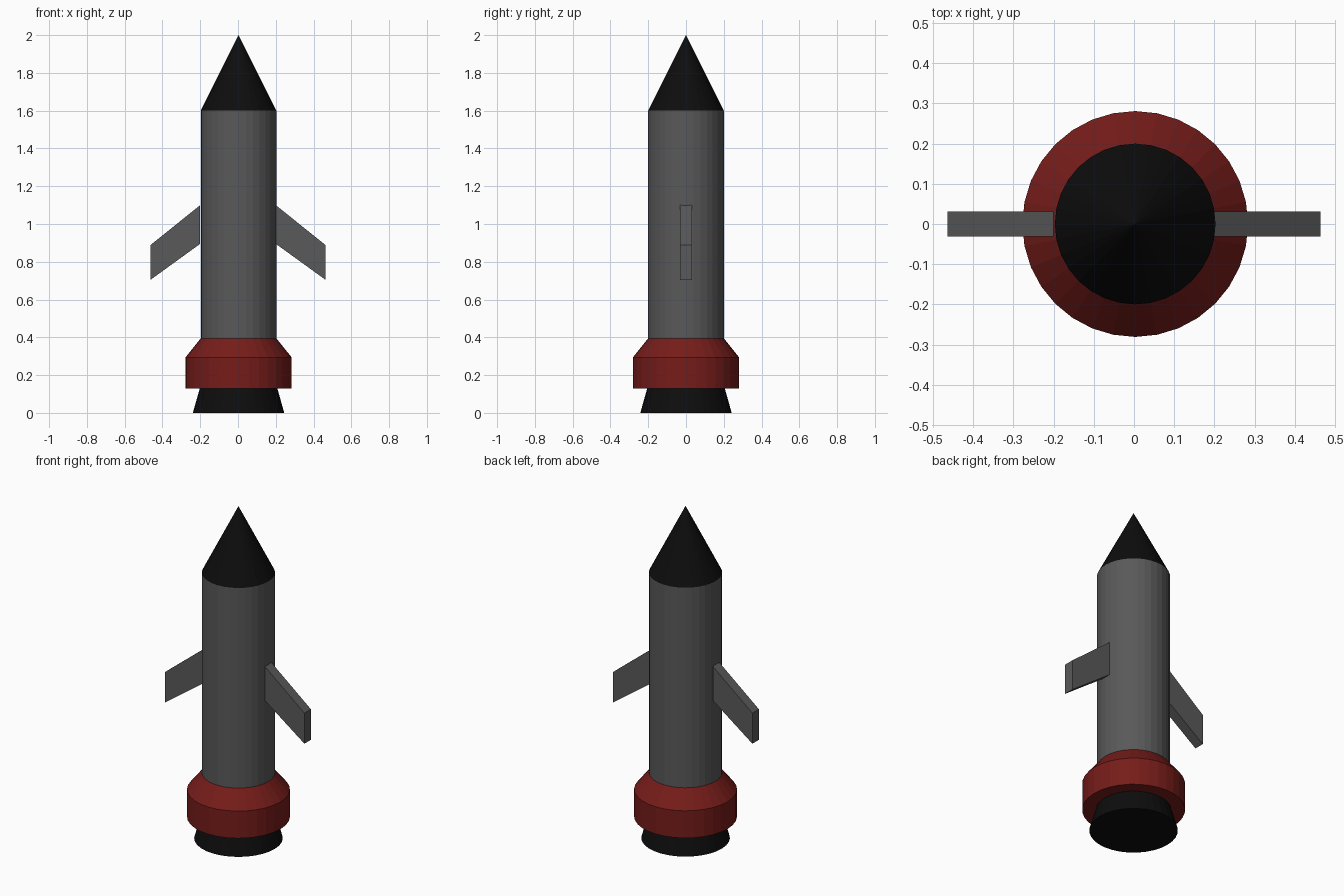
import bpy, bmesh, math

if "Cube" in bpy.data.objects:
    bpy.data.objects.remove(bpy.data.objects["Cube"])

SIDES = 32
CX = 0.003   # hull sits a hair off the fin midline


def material(name, rgb):
    m = bpy.data.materials.new(name)
    m.diffuse_color = (*rgb, 1)
    m.use_nodes = True
    m.node_tree.nodes["Principled BSDF"].inputs["Base Color"].default_value = m.diffuse_color
    return m


def make_object(name, bm, mat):
    bmesh.ops.recalc_face_normals(bm, faces=bm.faces)
    me = bpy.data.meshes.new(name)
    bm.to_mesh(me)
    bm.free()
    ob = bpy.data.objects.new(name, me)
    bpy.context.collection.objects.link(ob)
    me.materials.append(mat)
    return ob


def lathe(name, profile, mat):
    """Closed faceted solid from (radius, z) pairs, bottom to top."""
    bm = bmesh.new()
    rings = []
    for r, z in profile:
        count = SIDES if r > 0 else 1
        rings.append([bm.verts.new((CX + r * math.cos(math.tau * i / SIDES),
                                    r * math.sin(math.tau * i / SIDES), z))
                      for i in range(count)])
    for a, b in zip(rings, rings[1:]):
        for i in range(SIDES):
            j = (i + 1) % SIDES
            if len(b) == 1:
                bm.faces.new((a[i], a[j], b[0]))
            else:
                bm.faces.new((a[i], a[j], b[j], b[i]))
    for ring in (rings[0], rings[-1]):
        if len(ring) > 1:
            bm.faces.new(ring)
    return make_object(name, bm, mat)


def fin(name, side, mat):
    """Swept plate, extruded through its thickness."""
    outline = [(0.20, 1.10), (0.464, 0.888), (0.464, 0.704), (0.20, 0.895)]
    bm = bmesh.new()
    face = bm.faces.new([bm.verts.new((side * x, -0.031, z)) for x, z in outline])
    new = bmesh.ops.extrude_face_region(bm, geom=[face])["geom"]
    bmesh.ops.translate(bm, vec=(0, 0.062, 0),
                        verts=[v for v in new if isinstance(v, bmesh.types.BMVert)])
    return make_object(name, bm, mat)


grey = material("dark_grey", (0.1, 0.1, 0.1))
red = material("red", (0.18, 0.012, 0.01))
black = material("black", (0.004, 0.004, 0.004))

# Hull, from exhaust to tip
lathe("exhaust_nozzle", [(0.242, 0.0), (0.205, 0.13)], black)
lathe("engine_collar", [(0.281, 0.13), (0.281, 0.294), (0.20, 0.395)], red)
lathe("body", [(0.20, 0.395), (0.20, 1.60)], grey)
lathe("nose_cone", [(0.20, 1.60), (0.0, 2.0)], black)

# Side fins
fin("left_fin", -1, grey)
fin("right_fin", 1, grey)
